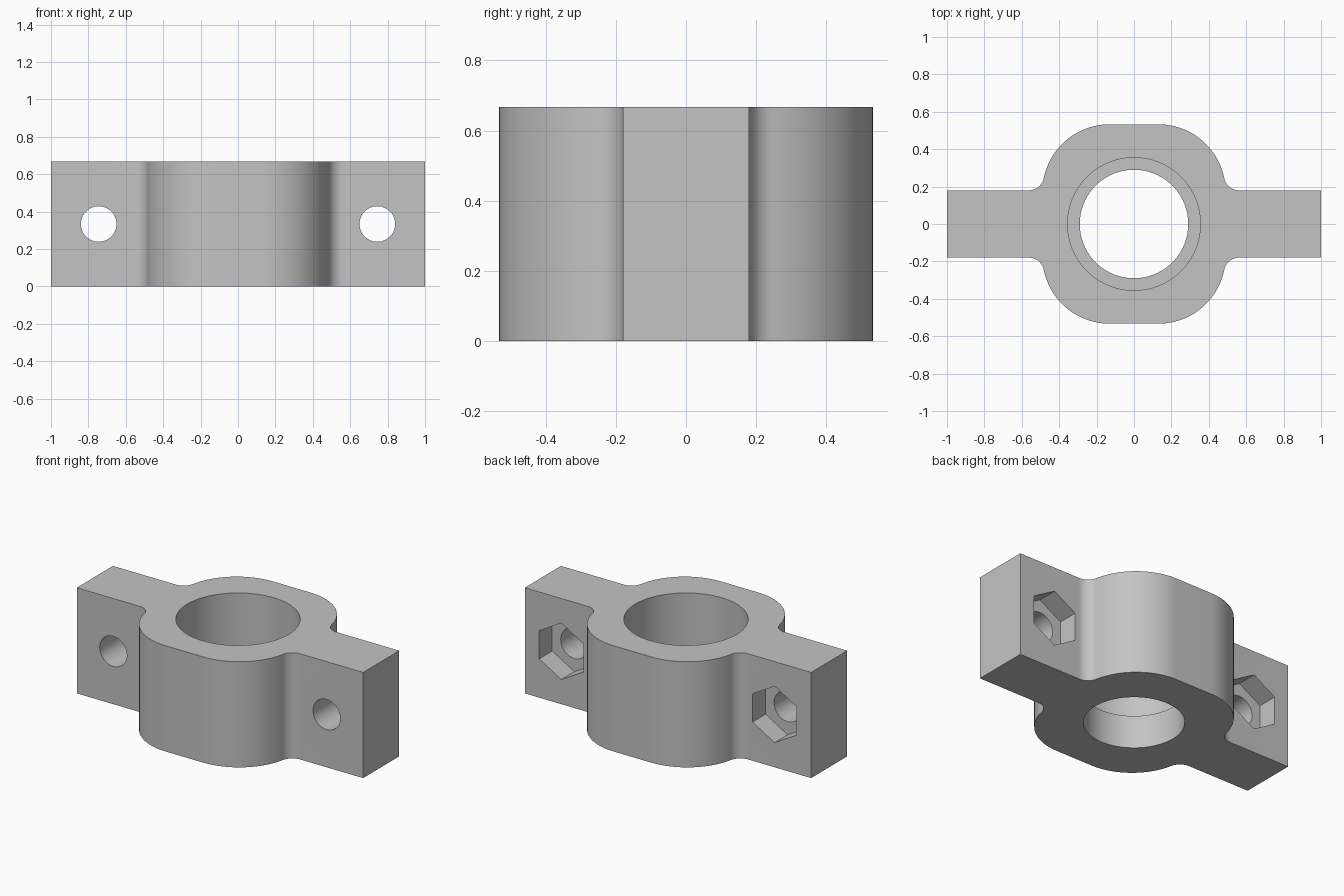
import bpy, bmesh
from math import cos, sin, pi, radians, atan2, sqrt
from mathutils import Matrix

HEIGHT = 0.667
TAB_Y = 0.18          # half thickness of the bolt tabs
BOLT_X = 0.745
MID_Z = HEIGHT / 2

cube = bpy.data.objects.get("Cube")
if cube:
    bpy.data.objects.remove(cube, do_unlink=True)

grey = bpy.data.materials.new("plain_grey")
grey.use_nodes = True
colour = (0.55, 0.55, 0.55, 1)
grey.diffuse_color = colour
grey.node_tree.nodes["Principled BSDF"].inputs["Base Color"].default_value = colour


def make_object(name, bm):
    bmesh.ops.recalc_face_normals(bm, faces=bm.faces)
    mesh = bpy.data.meshes.new(name)
    bm.to_mesh(mesh)
    bm.free()
    mesh.materials.append(grey)
    obj = bpy.data.objects.new(name, mesh)
    bpy.context.collection.objects.link(obj)
    return obj


def arc(cx, cy, r, start, end, steps):
    angles = [start + (end - start) * i / steps for i in range(steps + 1)]
    return [(cx + r * cos(a), cy + r * sin(a)) for a in angles]


def quarter_outline():
    """Tab end, concave fillet, then the rounded collar corner."""
    cx, r, fillet = 0.13, 0.36, 0.08
    cy = 0.533 - r
    fy = TAB_Y + fillet
    fx = cx + sqrt((r + fillet) ** 2 - (fy - cy) ** 2)
    join = atan2(fy - cy, fx - cx)
    return ([(1, TAB_Y)]
            + arc(fx, fy, fillet, -pi / 2, join - pi, 12)
            + arc(cx, cy, r, join, pi / 2, 28)[1:])


def cutter(name, radius, depth, sides, matrix):
    bm = bmesh.new()
    bmesh.ops.create_cone(bm, cap_ends=True, segments=sides, radius1=radius,
                          radius2=radius, depth=depth, matrix=matrix)
    obj = make_object(name, bm)
    obj.hide_render = True
    return obj


# Clamp body: mirrored quarter outline, extruded upward
quarter = quarter_outline()
half = quarter + [(-x, y) for x, y in reversed(quarter)]
outline = half + [(x, -y) for x, y in reversed(half)]
bm = bmesh.new()
base = bm.faces.new([bm.verts.new((x, y, 0)) for x, y in outline])
top = bmesh.ops.extrude_face_region(bm, geom=[base])["geom"]
bmesh.ops.translate(bm, vec=(0, 0, HEIGHT),
                    verts=[v for v in top if isinstance(v, bmesh.types.BMVert)])
body = make_object("clamp_body", bm)

# Bore with a narrower lip at the bottom
LIP = 0.21
cutters = [
    cutter("lip_cutter", 0.29, 2, 96, Matrix.Translation((0, 0, MID_Z))),
    cutter("bore_cutter", 0.355, 2, 96, Matrix.Translation((0, 0, LIP + 1))),
]

# Bolt holes through the tabs and hexagonal nut pockets at the back
POCKET = 0.13
turn = Matrix.Rotation(radians(90), 4, "X")
for side in (-1, 1):
    place = Matrix.Translation((side * BOLT_X, 0, MID_Z))
    cutters.append(cutter("bolt_cutter", 0.095, 1, 48, place @ turn))
    pocket = Matrix.Translation((side * BOLT_X, TAB_Y - POCKET + 0.2, MID_Z))
    hexagon = cutter("nut_cutter", 0.178, 0.4, 6, pocket @ turn)
    # put a corner of the hexagon at the top
    points = [v.co for v in hexagon.data.vertices]
    if max(p.z for p in points) - MID_Z < 0.17:
        spin = pocket @ Matrix.Rotation(radians(30), 4, "Y") @ pocket.inverted()
        hexagon.data.transform(spin)
    cutters.append(hexagon)

for tool in cutters:
    cut = body.modifiers.new(tool.name, "BOOLEAN")
    cut.operation = "DIFFERENCE"
    cut.solver = "EXACT"
    cut.object = tool

# Bake the cuts and drop the cutters
bpy.context.view_layer.update()
graph = bpy.context.evaluated_depsgraph_get()
result = bpy.data.meshes.new_from_object(body.evaluated_get(graph))
body.modifiers.clear()
body.data = result
for tool in cutters:
    bpy.data.objects.remove(tool, do_unlink=True)
result.materials.clear()
result.materials.append(grey)
for face in result.polygons:
    face.material_index = 0

# Smooth curves, sharp edges
bpy.ops.object.select_all(action="DESELECT")
body.select_set(True)
bpy.context.view_layer.objects.active = body
bpy.ops.object.shade_smooth_by_angle(angle=radians(30))
